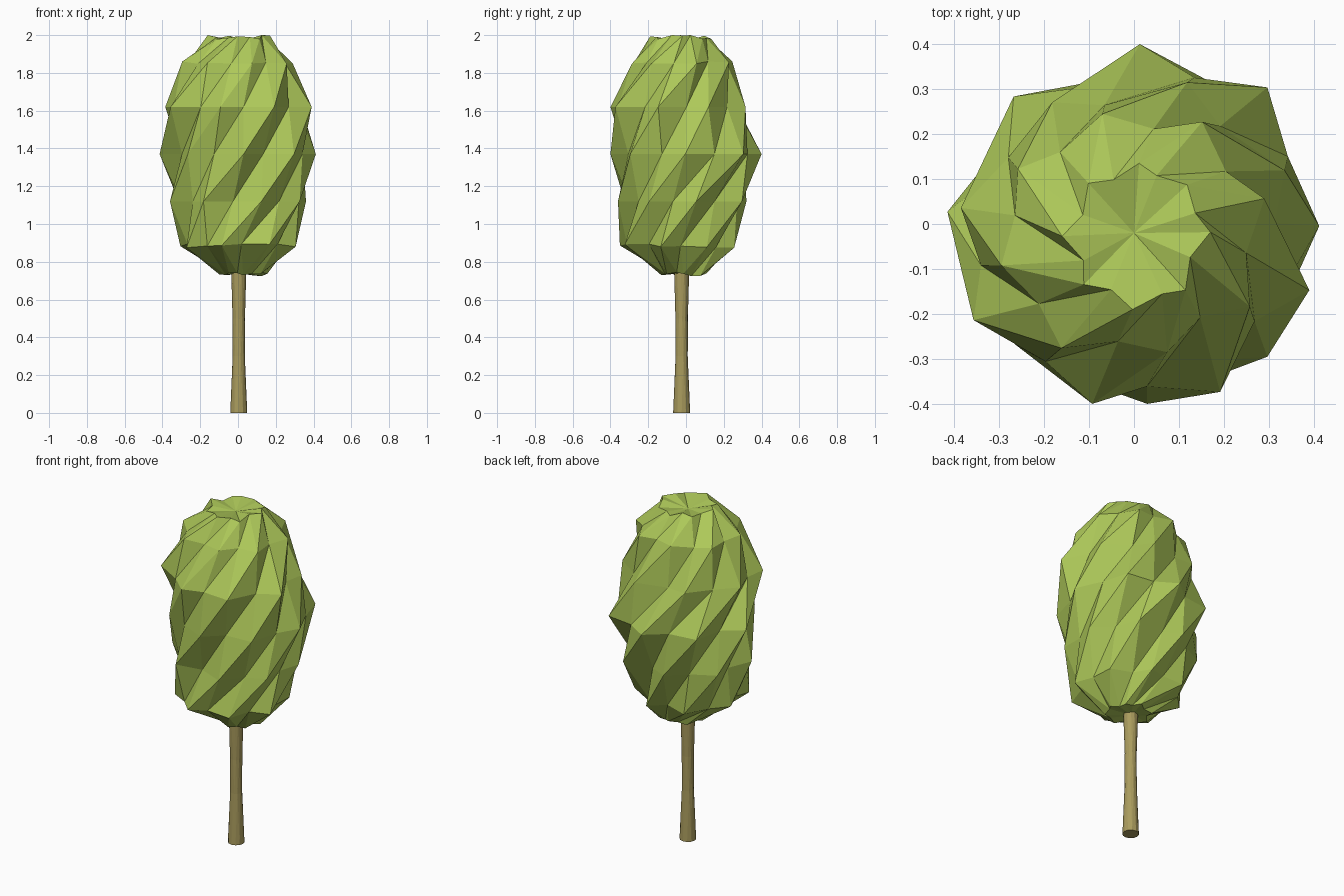
import bpy, bmesh, random
from math import cos, sin, pi, radians

if "Cube" in bpy.data.objects:
    bpy.data.objects.remove(bpy.data.objects["Cube"])

random.seed(7)


def material(name, rgb):
    m = bpy.data.materials.new(name)
    m.diffuse_color = (*rgb, 1)
    m.use_nodes = True
    m.node_tree.nodes["Principled BSDF"].inputs["Base Color"].default_value = m.diffuse_color
    return m


def loft(name, rings, caps, mat):
    """Skin triangles between vertex rings, closing both ends with a fan."""
    bm = bmesh.new()
    loops = [[bm.verts.new(p) for p in ring] for ring in rings]
    n = len(loops[0])
    for lo, hi in zip(loops, loops[1:]):
        for i in range(n):
            j = (i + 1) % n
            bm.faces.new((lo[i], lo[j], hi[i]))
            bm.faces.new((lo[j], hi[j], hi[i]))
    bottom, top = (bm.verts.new(c) for c in caps)
    for i in range(n):
        j = (i + 1) % n
        bm.faces.new((loops[0][j], loops[0][i], bottom))
        bm.faces.new((loops[-1][i], loops[-1][j], top))
    bmesh.ops.recalc_face_normals(bm, faces=bm.faces)
    me = bpy.data.meshes.new(name)
    bm.to_mesh(me)
    bm.free()
    me.materials.append(mat)
    ob = bpy.data.objects.new(name, me)
    bpy.context.collection.objects.link(ob)


# Foliage: pleated rings, each stretched to its extents and turned with height
# z, xmin, xmax, ymin, ymax
levels = [
    (0.735, -0.10, 0.155, -0.13, 0.11),
    (0.885, -0.305, 0.305, -0.35, 0.255),
    (1.12, -0.36, 0.36, -0.36, 0.32),
    (1.37, -0.415, 0.412, -0.40, 0.40),
    (1.62, -0.385, 0.39, -0.40, 0.315),
    (1.85, -0.295, 0.29, -0.285, 0.245),
    (1.99, -0.16, 0.17, -0.19, 0.135),
]
N = 16
rings = []
for k, (z, x0, x1, y0, y1) in enumerate(levels):
    pts = []
    for i in range(N):
        a = 2 * pi * i / N + radians(30) * k + random.uniform(-0.06, 0.06)
        r = (0.87 if i % 2 else 1.03) + random.uniform(-0.05, 0.04)
        pts.append((r * cos(a), r * sin(a)))
    # fit the ring exactly to its extents
    xs, ys = [p[0] for p in pts], [p[1] for p in pts]
    dz = 0.012 if k in (0, 1, 5, 6) else 0.0
    rings.append([(x0 + (x - min(xs)) / (max(xs) - min(xs)) * (x1 - x0),
                   y0 + (y - min(ys)) / (max(ys) - min(ys)) * (y1 - y0),
                   min(2.0, z + random.uniform(-dz, dz))) for x, y in pts])
rings[-1][0] = (*rings[-1][0][:2], 2.0)
loft("foliage", rings, [(0, -0.02, 0.74), (0, -0.02, 1.965)],
     material("leaf_green", (0.42, 0.58, 0.10)))

# Trunk: slim, waisted and slightly twisted
trunk = []
for k, (z, r) in enumerate([(0, 0.045), (0.3, 0.033), (0.5, 0.033), (0.78, 0.041)]):
    trunk.append([(0.004 + r * cos(2 * pi * i / 12 + 0.3 * k),
                   -0.023 + r * sin(2 * pi * i / 12 + 0.3 * k), z)
                  for i in range(12)])
loft("trunk", trunk, [(0.004, -0.023, 0), (0.004, -0.023, 0.78)],
     material("bark", (0.40, 0.33, 0.11)))
